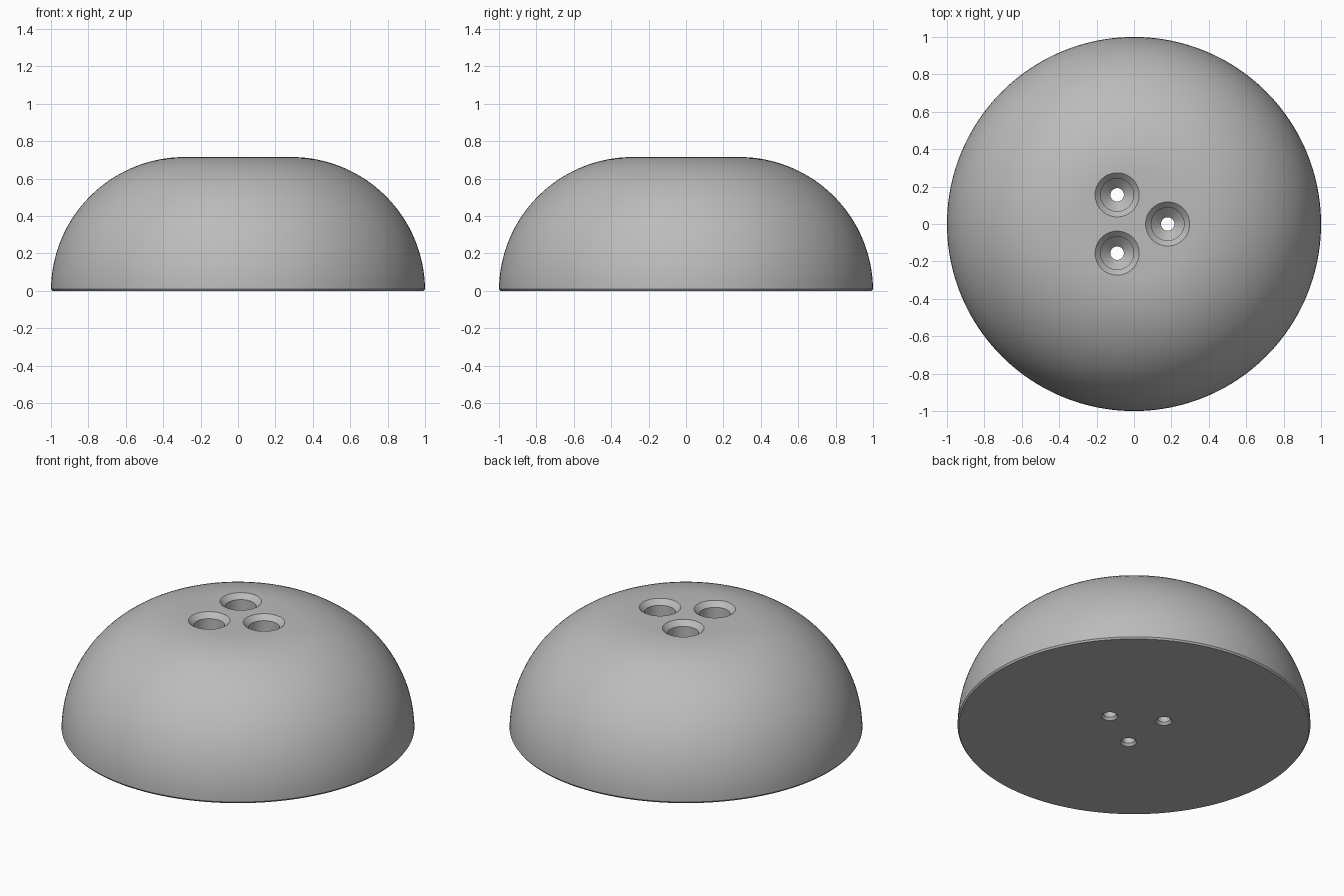
import bpy, bmesh, math
from mathutils import Matrix, Vector

if "Cube" in bpy.data.objects:
    bpy.data.objects.remove(bpy.data.objects["Cube"], do_unlink=True)

grey = bpy.data.materials.new("rubber grey")
grey.use_nodes = True
colour = (0.5, 0.5, 0.5, 1)
grey.diffuse_color = colour
grey.node_tree.nodes["Principled BSDF"].inputs["Base Color"].default_value = colour


def lathe(name, profile, sides, centre=(0, 0)):
    """Closed solid from (radius, height) points, listed bottom to top."""
    bm = bmesh.new()
    rings = []
    for r, z in profile:
        rings.append([bm.verts.new((centre[0] + r * math.cos(a), centre[1] + r * math.sin(a), z))
                      for a in (2 * math.pi * i / sides for i in range(sides))])
    for low, high in zip(rings, rings[1:]):
        for i in range(sides):
            j = (i + 1) % sides
            bm.faces.new((low[i], low[j], high[j], high[i]))
    bm.faces.new(rings[0][::-1])
    bm.faces.new(rings[-1])
    mesh = bpy.data.meshes.new(name)
    bm.to_mesh(mesh)
    bm.free()
    mesh.materials.append(grey)
    obj = bpy.data.objects.new(name, mesh)
    bpy.context.collection.objects.link(obj)
    return obj


# Dome: bevelled foot, quarter-round side, flat top
HEIGHT, FLAT, STEPS = 0.715, 0.285, 32
arc = [(FLAT + HEIGHT * math.cos(t), HEIGHT * math.sin(t))
       for t in (math.pi / 2 * i / STEPS for i in range(1, STEPS + 1))]
dome = lathe("dome_body", [(0.993, 0), (1.0, 0.01)] + arc, 160)

# Three screw holes: bevelled mouth, bore, countersink, shank hole
hole = [(0.055, -0.01), (0.036, 0.015), (0.036, 0.2), (0.088, 0.25),
        (0.088, HEIGHT - 0.03), (0.128, HEIGHT + 0.01)]
cutters = []
for k in range(3):
    a = 2 * math.pi * k / 3
    cutter = lathe("screw_hole_cutter", hole, 48, (0.18 * math.cos(a), 0.18 * math.sin(a)))
    cutter.hide_render = True
    cut = dome.modifiers.new("screw_hole", "BOOLEAN")
    cut.operation = "DIFFERENCE"
    cut.solver = "EXACT"
    cut.object = cutter
    cutters.append(cutter)

# Apply the cuts, then shade smooth with crisp edges
bpy.ops.object.select_all(action="DESELECT")
dome.select_set(True)
bpy.context.view_layer.objects.active = dome
for m in list(dome.modifiers):
    bpy.ops.object.modifier_apply(modifier=m.name)
for c in cutters:
    bpy.data.objects.remove(c, do_unlink=True)
bpy.ops.object.shade_smooth_by_angle(angle=math.radians(30))
